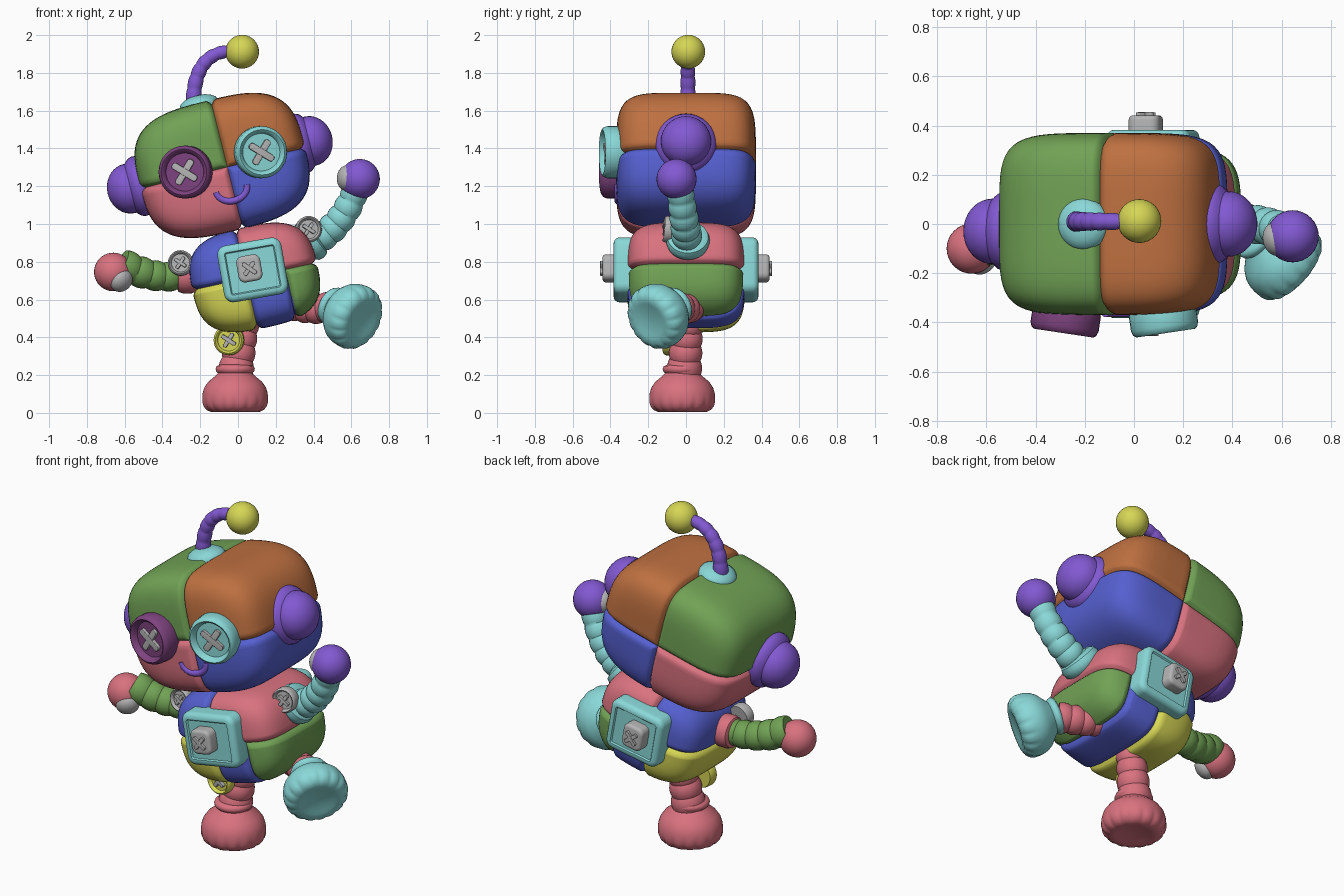
import bpy, bmesh
from math import sin, cos, pi, radians
from mathutils import Matrix, Vector

cube = bpy.data.objects.get("Cube")
if cube:
    bpy.data.objects.remove(cube)


def material(name, code):
    rgb = [int(code[i:i + 2], 16) / 255 for i in (0, 2, 4)]
    col = [c / 12.92 if c < 0.04 else ((c + 0.055) / 1.055) ** 2.4 for c in rgb] + [1]
    m = bpy.data.materials.new(name)
    m.use_nodes = True
    m.diffuse_color = col
    bsdf = m.node_tree.nodes["Principled BSDF"]
    bsdf.inputs["Base Color"].default_value = col
    bsdf.inputs["Roughness"].default_value = 0.6
    return m


GREEN = material("green", "71A255")
ORANGE = material("orange", "BE7040")
BLUE = material("blue", "5560D0")
PINK = material("pink", "D9727F")
TEAL = material("teal", "8AD8D8")
PURPLE = material("purple", "8259D2")
PLUM = material("plum", "7E437F")
YELLOW = material("yellow", "D6D655")
GREY = material("grey", "B4B4B4")


def finish(name, bm, mat_list, matrix=Matrix(), angle=40):
    bmesh.ops.recalc_face_normals(bm, faces=bm.faces[:])
    me = bpy.data.meshes.new(name)
    bm.to_mesh(me)
    bm.free()
    for m in mat_list:
        me.materials.append(m)
    me.shade_smooth()
    me.set_sharp_from_angle(angle=radians(angle))
    ob = bpy.data.objects.new(name, me)
    ob.matrix_world = matrix
    bpy.context.scene.collection.objects.link(ob)


def frame(origin, normal, roll=0):
    """Matrix whose z points along normal, turned by roll degrees."""
    q = Vector(normal).to_track_quat('Z', 'Y')
    return Matrix.Translation(origin) @ q.to_matrix().to_4x4() @ Matrix.Rotation(radians(roll), 4, 'Z')


def patchwork(name, half, matrix, powers, seams, mats, rule):
    """Rounded block with stitched grooves; a seam is (axis, value, where it runs)."""
    n1, n2 = powers
    bm = bmesh.new()
    bmesh.ops.create_cube(bm, size=2)
    bmesh.ops.subdivide_edges(bm, edges=bm.edges[:], cuts=21, use_grid_fill=True)
    for v in bm.verts:
        x, y, z = (abs(c) for c in v.co)
        n = ((x ** n1 + z ** n1) ** (n2 / n1) + y ** n2) ** (1 / n2)
        v.co = Vector(c / n * h for c, h in zip(v.co, half))
    for axis, value, where in seams:
        for off in (-0.03, -0.014, -0.006, 0, 0.006, 0.014, 0.03):
            co, no = Vector(), Vector()
            co[axis], no[axis] = value + off, 1
            bmesh.ops.bisect_plane(bm, geom=bm.verts[:] + bm.edges[:] + bm.faces[:],
                                   plane_co=co, plane_no=no, dist=1e-5)
    bm.normal_update()
    moves = []
    for v in bm.verts:
        gap = min([abs(v.co[a] - s) for a, s, where in seams if where(v.co)] + [1])
        moves.append((v, v.normal * 0.026 * max(0, 1 - gap / 0.03) ** 2))
    for v, m in moves:
        v.co -= m
    for f in bm.faces:
        f.material_index = rule(f.calc_center_median())
    finish(name, bm, mats, matrix, 60)


def skin(name, rings, mat, matrix=Matrix(), angle=40):
    """Closed surface through equal rings of points."""
    bm = bmesh.new()
    rings = [[bm.verts.new(p) for p in ring] for ring in rings]
    for a, b in zip(rings, rings[1:]):
        for k in range(len(a)):
            j = (k + 1) % len(a)
            bm.faces.new((a[k], a[j], b[j], b[k]))
    bm.faces.new(rings[0])
    bm.faces.new(rings[-1])
    finish(name, bm, [mat], matrix, angle)


def circle(sides):
    return [Vector((cos(2 * pi * k / sides), sin(2 * pi * k / sides), 0)) for k in range(sides)]


def sweep(name, pts, radii, mat):
    """Round tube along a path."""
    rings, q, last = [], None, None
    for i, (p, r) in enumerate(zip(pts, radii)):
        t = (pts[min(i + 1, len(pts) - 1)] - pts[max(i - 1, 0)]).normalized()
        q = last.rotation_difference(t) @ q if q else t.to_track_quat('Z', 'Y')
        last = t
        rings.append([p + q @ (c * r) for c in circle(24)])
    skin(name, rings, mat)


def lathe(name, origin, axis, profile, mat):
    """Turned part from (distance, radius) pairs along an axis."""
    rings = [[c * max(r, 0.001) + Vector((0, 0, d)) for c in circle(32)] for d, r in profile]
    skin(name, rings, mat, frame(origin, axis))


def limb(name, a, b, c, r0, r1, folds, mat, depth=0.1):
    """Curved tube with soft bulging folds."""
    a, b, c = Vector(a), Vector(b), Vector(c)
    ts = [i / (folds * 8) for i in range(folds * 8 + 1)]
    pts = [a * (1 - t) ** 2 + b * 2 * t * (1 - t) + c * t * t for t in ts]
    radii = [(r0 + (r1 - r0) * t) * (1 - depth + depth * abs(sin(pi * folds * t)) ** 0.8) for t in ts]
    sweep(name, pts, radii, mat)


def ball(name, origin, size, mat, axis=(0, 0, 1), squash=1):
    bm = bmesh.new()
    bmesh.ops.create_uvsphere(bm, u_segments=32, v_segments=20, radius=size)
    bmesh.ops.scale(bm, verts=bm.verts[:], vec=(1, 1, squash))
    finish(name, bm, [mat], frame(origin, axis))


def block(name, matrix, half, corner, edge, mat, inset=0):
    """Rounded rectangle standing on its frame, optionally with a raised rim."""
    bm = bmesh.new()
    bmesh.ops.create_cube(bm, size=2)
    for v in bm.verts:
        v.co = Vector((v.co.x * half[0], v.co.y * half[1], (v.co.z + 1) * half[2]))
    up = [e for e in bm.edges if abs(e.verts[0].co.z - e.verts[1].co.z) > half[2]]
    bmesh.ops.bevel(bm, geom=up, offset=corner, segments=6, profile=0.5, affect='EDGES')
    bm.normal_update()
    rim = list({e for f in bm.faces if f.normal.z > 0.9 for e in f.edges})
    bmesh.ops.bevel(bm, geom=rim, offset=edge, segments=4, profile=0.5, affect='EDGES')
    bm.normal_update()
    if inset:
        face = max(bm.faces, key=lambda f: f.calc_area() * (f.normal.z > 0.9))
        bmesh.ops.inset_region(bm, faces=[face], thickness=inset, depth=0)
        bmesh.ops.inset_region(bm, faces=[face], thickness=0.006, depth=-0.008)
    finish(name, bm, [mat], matrix)


def cross(name, origin, normal, roll, lift, arm, width):
    for i, turn in enumerate((45, 135)):
        m = frame(origin, normal, roll + turn) @ Matrix.Translation((0, 0, lift))
        block(f"{name}_thread_{i + 1}", m, (arm, width, 0.009 + i * 0.001), width * 0.8, width * 0.15, GREY)


def button(name, origin, normal, r, t, mat, roll=12):
    profile = [(0, .95), (.2, 1), (.75, 1), (.93, .95), (1, .87), (.93, .79), (.7, .72), (.7, 0)]
    lathe(name, origin, normal, [(d * t, w * r) for d, w in profile], mat)
    cross(name, origin, normal, roll, .68 * t, .54 * r, .13 * r)


def foot(name, ankle, axis, mat):
    """Boot with a smooth upper and scalloped toes round the sole."""
    profile = [(0, .08), (.008, .098), (.022, .104), (.036, .1), (.045, .09), (.065, .112),
               (.09, .142), (.12, .163), (.15, .172), (.175, .175), (.2, .175), (.222, .168),
               (.24, .152), (.25, .13), (.25, .1), (.243, .08), (.24, 0)]
    rings = []
    for i, (d, r) in enumerate(profile):
        cut = .055 * max(0, 1 - abs(i - 11.5) / 3)
        rings.append([c * max(r, .001) * (1 - cut * abs(cos(8 * k * pi / 48)) ** 6) + Vector((0, 0, d))
                      for k, c in enumerate(circle(96))])
    skin(name, rings, mat, frame(ankle, axis), 60)


def anywhere(p):
    return True


# Head: four fabric panels
head = Matrix.Translation((-.084, 0, 1.31)) @ Matrix.Rotation(radians(-14), 4, 'Y')
patchwork("head", (.45, .37, .352), head, (3.2, 5),
          [(0, .025, anywhere), (2, -.015, anywhere)], [GREEN, ORANGE, PINK, BLUE],
          lambda p: (p.x > .025) + 2 * (p.z < -.015))

# Body: two panels above, three below
body = Matrix.Translation((.089, 0, .717)) @ Matrix.Rotation(radians(-12.5), 4, 'Y')
patchwork("body", (.338, .312, .272), body, (3, 4.2),
          [(0, -.045, anywhere), (2, .006, anywhere), (0, .17, lambda p: p.z < .006)],
          [BLUE, PINK, YELLOW, GREEN],
          lambda p: (1 if p.x > -.045 else 0) if p.z > .006 else
          2 if p.x < -.045 else 0 if p.x < .17 else 3)

# Ears
ear = [(0, .15), (.015, .16), (.035, .162), (.055, .155), (.07, .142), (.078, .133)]
ear += [(.085 + .117 * sin(a * pi / 20), .133 * cos(a * pi / 20)) for a in range(11)]
for name, spot, side in (("left_ear", (.4, 0, .012), 1), ("right_ear", (-.422, -.03, 0), -1)):
    lathe(name, head @ Vector(spot), head.to_3x3() @ Vector((side, 0, 0)), ear, PURPLE)

# Face: button eyes and stitched smile
button("right_eye", (-.27, -.335, 1.275), (-.15, -1, 0), .14, .11, PLUM, 14)
button("left_eye", (.112, -.335, 1.38), (.15, -1, 0), .138, .11, TEAL, 14)
smile = [head @ Vector((.018 + .084 * cos(a), -.36, -.13 + .066 * sin(a)))
         for a in (pi + pi * i / 20 for i in range(21))]
sweep("smile", smile, [.018] * len(smile), PURPLE)

# Antenna
dome = [(-.03, .105), (.01, .105), (.03, .095), (.045, .07), (.055, .04), (.055, 0)]
lathe("antenna_base", (-.205, 0, 1.625), (-.24, 0, .97), dome, TEAL)
limb("antenna_stem", (-.235, .01, 1.64), (-.235, .01, 1.93), (0, .01, 1.915), .042, .033, 7, PURPLE)
ball("antenna_ball", (.022, .012, 1.912), .089, YELLOW)

# Chest and back pockets with square buttons
for name, y, roll in (("front", -1, 10), ("back", 1, -10)):
    block(name + "_pocket", frame((.078, y * .275, .757), (0, y, 0), roll), (.172, .152, .054), .05, .03, TEAL, .008)
    spot = (.054 + y * -.006, y * .37, .765)
    block(name + "_button", frame(spot, (0, y, 0), roll), (.064, .07, .036), .035, .018, GREY)
    cross(name + "_button", spot, (0, y, 0), roll, .066, .045, .011)

# Raised arm
collar = [(-.05, .09), (-.03, .11), (0, .116), (.025, .108), (.04, .08)]
lathe("left_shoulder", (.385, .01, .915), (.75, 0, .6), collar, TEAL)
limb("left_arm", (.37, .01, .9), (.55, 0, .96), (.63, -.035, 1.2), .085, .072, 6, TEAL)
ball("left_hand", (.645, -.05, 1.238), .106, PURPLE)
ball("left_palm", (.575, -.062, 1.243), .068, GREY, (-1, -.2, .05), .75)
button("left_shoulder_button", (.37, -.06, .968), (.1, -1, .1), .07, .06, GREY)

# Lowered arm
cuff = [(-.06, .08), (-.03, .092), (.015, .093), (.04, .085), (.05, .06)]
lathe("right_shoulder", (-.275, 0, .725), (-1, 0, 0), cuff, PINK)
limb("right_arm", (-.26, 0, .735), (-.43, -.03, .69), (-.62, -.09, .79), .075, .088, 5, GREEN)
ball("right_hand", (-.66, -.1, .746), .102, PINK)
ball("right_palm", (-.618, -.148, .7), .064, GREY, (.5, -.6, -.5), .75)
button("right_shoulder_button", (-.3, -.06, .79), (-.1, -1, .1), .067, .06, GREY)

# Feet
foot("standing_foot", (-.015, -.02, .255), (0, 0, -1), PINK)
foot("raised_foot", (.487, -.04, .573), (.7, -.62, -.35), TEAL)

# Legs and hip buttons
limb("standing_leg", (.04, .015, .5), (.01, 0, .37), (-.015, -.01, .2), .078, .095, 4, PINK)
limb("raised_leg", (.27, .04, .57), (.38, .02, .54), (.5, -.05, .56), .076, .085, 4, PINK)
button("standing_hip_button", (-.045, -.06, .385), (-.1, -1, 0), .08, .06, YELLOW)
button("raised_hip_button", (.335, .03, .615), (.35, 0, 1), .06, .05, GREY)
